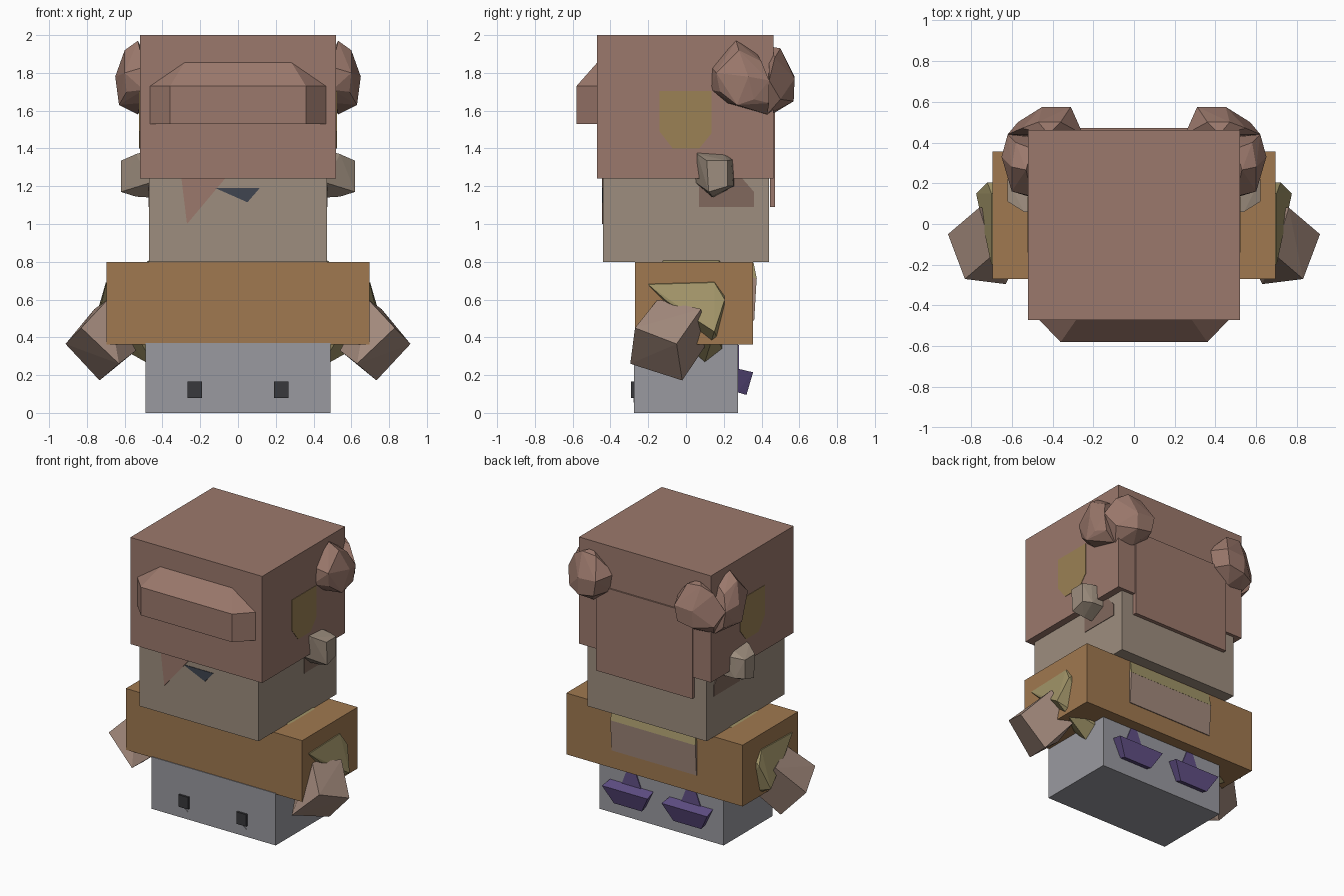
import bpy, bmesh

def mat(name, r, g, b):
    m = bpy.data.materials.new(name)
    m.diffuse_color = (r, g, b, 1)
    return m

HAIR = mat("hair_brown", .33, .19, .15)
SKIN = mat("skin_tan", .34, .27, .21)
HAND = mat("hand_pink", .36, .25, .20)
COAT = mat("coat_ochre", .35, .19, .08)
CUFF = mat("cuff_olive", .36, .30, .14)
LEGS = mat("trouser_grey", .32, .32, .35)
DARK = mat("dark_grey", .04, .04, .045)
MOUTH = mat("mouth_slate", .05, .06, .08)
PURPLE = mat("boot_purple", .12, .08, .24)
CLIP = mat("clip_ochre", .33, .22, .09)
DECAL = mat("shade_brown", .22, .14, .11)

def finish(bm, name, material):
    bmesh.ops.recalc_face_normals(bm, faces=bm.faces)
    me = bpy.data.meshes.new(name)
    bm.to_mesh(me)
    bm.free()
    me.materials.append(material)
    ob = bpy.data.objects.new(name, me)
    bpy.context.collection.objects.link(ob)
    return ob

def hull(name, pts, material, sx=1, both=False):
    """Faceted convex lump; both=True also adds the copy mirrored in x."""
    bm = bmesh.new()
    for x, y, z in pts:
        bm.verts.new((x * sx, y, z))
    res = bmesh.ops.convex_hull(bm, input=bm.verts)
    inner = [v for v in res["geom_interior"] if isinstance(v, bmesh.types.BMVert)]
    bmesh.ops.delete(bm, geom=inner, context='VERTS')
    bmesh.ops.dissolve_limit(bm, angle_limit=.02, verts=bm.verts, edges=bm.edges)
    finish(bm, name, material)
    if both:
        hull(name + "_mirrored", pts, material, -sx)

def box(name, x, y, z, material, both=False):
    hull(name, [(a, b, c) for a in x for b in y for c in z], material, 1, both)

def side_plate(name, yz, x, material):
    """Thin flat polygon on both sides of the head."""
    hull(name, [(a, y, z) for y, z in yz for a in (x - .01, x)], material, 1, True)

def front_plate(name, xz, y, material, both=False):
    hull(name, [(x, b, z) for x, z in xz for b in (y, y + .008)], material, 1, both)

# Main stacked blocks
box("legs", (-.49, .49), (-.275, .275), (0, .37), LEGS)
box("torso", (-.695, .695), (-.27, .355), (.363, .80), COAT)
box("head", (-.47, .47), (-.44, .44), (.80, 1.30), SKIN)
box("hair_block", (-.52, .52), (-.47, .462), (1.24, 2), HAIR)
box("hair_back_panel", (-.38, .38), (.445, .472), (1.09, 1.70), HAIR)

# Fringe with a sloped top and slanted ends
hull("fringe", [p for s in (-1, 1) for p in (
    (.47 * s, -.465, 1.53), (.36 * s, -.58, 1.53), (.36 * s, -.58, 1.73),
    (.47 * s, -.465, 1.73), (.28 * s, -.465, 1.86))], HAIR)

# Hair buns: a side lump and a rear lump wrapped round each back corner
hull("bun_side", [
    (.50, .135, 1.83), (.50, .13, 1.71), (.60, .16, 1.80), (.59, .18, 1.70),
    (.53, .265, 1.97), (.60, .28, 1.92), (.50, .37, 1.91), (.58, .40, 1.86),
    (.65, .33, 1.78), (.63, .36, 1.66), (.62, .44, 1.76), (.60, .44, 1.64),
    (.52, .22, 1.64), (.63, .27, 1.63), (.53, .43, 1.58), (.42, .42, 1.75)], HAIR, both=True)
hull("bun_rear", [
    (.25, .44, 1.80), (.27, .44, 1.68), (.31, .575, 1.78), (.33, .57, 1.67),
    (.45, .575, 1.77), (.45, .57, 1.65), (.36, .50, 1.92), (.47, .50, 1.93),
    (.42, .44, 1.94), (.55, .47, 1.88), (.62, .44, 1.76), (.57, .50, 1.66),
    (.40, .47, 1.59), (.52, .43, 1.58)], HAIR, both=True)

# Ears
hull("ear", [(.46, .05, 1.395), (.46, .19, 1.385), (.46, .255, 1.34), (.46, .255, 1.2),
             (.46, .14, 1.14), (.46, .05, 1.22), (.54, .06, 1.37), (.56, .24, 1.34),
             (.56, .25, 1.2), (.54, .14, 1.145), (.62, .11, 1.335), (.62, .22, 1.335),
             (.62, .22, 1.2), (.62, .12, 1.17)], SKIN, both=True)

# Sleeves pushed through the coat, and blocky hands
hull("sleeve", [(.44, -.11, .822), (.44, .18, .822), (.70, -.20, .68), (.70, .15, .69),
                (.72, .205, .60), (.775, .15, .43), (.72, -.10, .59), (.49, .03, .33),
                (.49, .10, .27), (.49, .19, .34)], CUFF, both=True)
hull("hand", [(.83, -.27, .45), (.63, -.295, .26), (.913, -.05, .365), (.733, -.02, .172),
              (.69, -.15, .60), (.76, .08, .55), (.54, -.12, .33), (.60, .10, .35)],
     HAND, both=True)

# Patch on the back of the coat, with an olive top edge
hull("back_patch", [p for s in (-1, 1) for p in (
    (.335 * s, .35, .72), (.335 * s, .374, .71), (.335 * s, .361, .49),
    (.335 * s, .35, .49))], HAND)
hull("back_patch_edge", [p for s in (-1, 1) for p in (
    (.33 * s, .35, .795), (.33 * s, .358, .795), (.335 * s, .375, .71),
    (.335 * s, .35, .71))], CUFF)

# Purple heel blocks with spikes on the back of the legs
hull("heel_block", [p for s in (-1, 1) for p in (
    (.235 + .18 * s, .355, .215), (.235 + .11 * s, .32, .095),
    (.235 + .17 * s, .27, .235), (.235 + .11 * s, .27, .11))], PURPLE, both=True)
front_plate("heel_spike", [(.155, .22), (.315, .22), (.26, .36), (.21, .36)],
            .273, PURPLE, True)

# Knee studs on the front of the legs
box("knee_stud", (.19, .268), (-.29, -.27), (.08, .165), DARK, True)
front_plate("knee_stud_tip", [(.20, .055), (.26, .055), (.23, .08)], -.279, LEGS, True)

# Flat markings on the face and hair
front_plate("mouth", [(-.12, 1.19), (.115, 1.19), (.05, 1.115)], -.444, MOUTH)
front_plate("hair_lock", [(-.30, 1.245), (-.065, 1.245), (-.27, 1.0)], -.444, HAIR)
side_plate("sideburn", [(.07, 1.09), (.36, 1.09), (.36, 1.17), (.29, 1.25), (.07, 1.25)],
           .474, DECAL)
side_plate("hair_clip", [(-.14, 1.705), (.135, 1.705), (.135, 1.48), (.07, 1.40),
                         (-.07, 1.40), (-.14, 1.49)], .523, CLIP)
